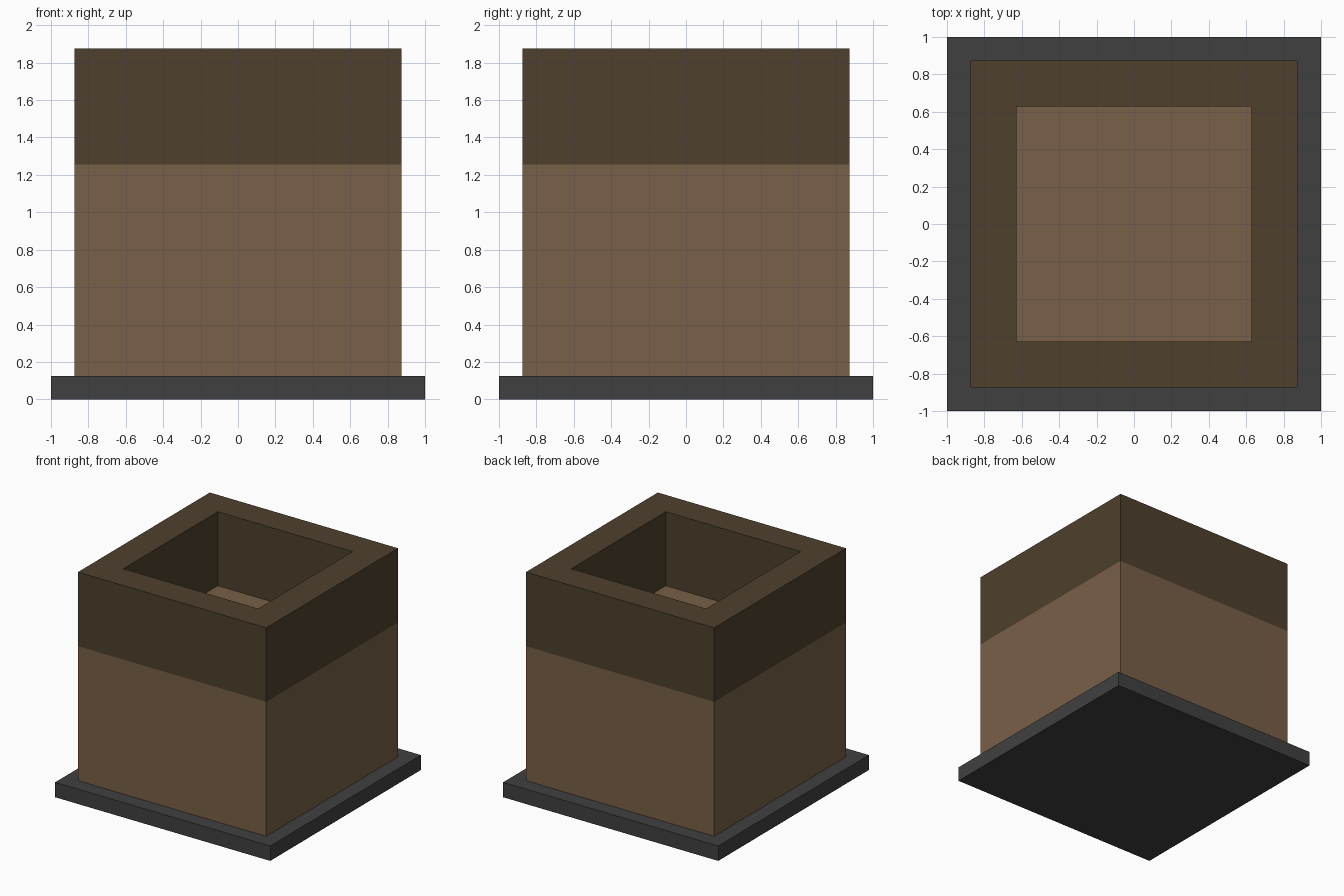
import bpy
import bmesh

cube = bpy.data.objects.get("Cube")
if cube:
    bpy.data.objects.remove(cube, do_unlink=True)


def material(name, srgb):
    linear = [((c / 255 + 0.055) / 1.055) ** 2.4 for c in srgb] + [1.0]
    mat = bpy.data.materials.new(name)
    mat.use_nodes = True
    mat.diffuse_color = linear
    bsdf = mat.node_tree.nodes["Principled BSDF"]
    bsdf.inputs["Base Color"].default_value = linear
    bsdf.inputs["Roughness"].default_value = 0.9
    return mat


def square(bm, half, z):
    """Ring of four vertices, counter-clockwise from above."""
    return [bm.verts.new((x * half, y * half, z))
            for x, y in ((-1, -1), (1, -1), (1, 1), (-1, 1))]


def square_loft(name, profile, mat, capped):
    """Loft squares given as (half width, z); capped, or closed into a loop."""
    bm = bmesh.new()
    rings = [square(bm, half, z) for half, z in profile]
    pairs = list(zip(rings, rings[1:]))
    if capped:
        bm.faces.new(rings[0])
        bm.faces.new(rings[-1])
    else:
        pairs.append((rings[-1], rings[0]))
    for a, b in pairs:
        for i in range(4):
            j = (i + 1) % 4
            bm.faces.new((a[i], a[j], b[j], b[i]))
    bmesh.ops.recalc_face_normals(bm, faces=bm.faces)
    mesh = bpy.data.meshes.new(name)
    bm.to_mesh(mesh)
    bm.free()
    mesh.materials.append(mat)
    obj = bpy.data.objects.new(name, mesh)
    bpy.context.collection.objects.link(obj)
    return obj


grey = material("dark grey", (64, 64, 64))
brown = material("light brown", (120, 96, 71))
dark_brown = material("dark brown", (78, 64, 45))

BASE_TOP, BODY_TOP, RIM_TOP = 0.125, 1.255, 1.877
OUTER, INNER = 0.875, 0.627

# Flat base slab
square_loft("base_slab", [(1.0, 0), (1.0, BASE_TOP)], grey, True)
# Solid lower body, whose top is the floor of the opening
square_loft("lower_body", [(OUTER, BASE_TOP), (OUTER, BODY_TOP)], brown, True)
# Hollow square rim
square_loft("upper_rim", [(OUTER, BODY_TOP), (OUTER, RIM_TOP),
                          (INNER, RIM_TOP), (INNER, BODY_TOP)], dark_brown, False)
